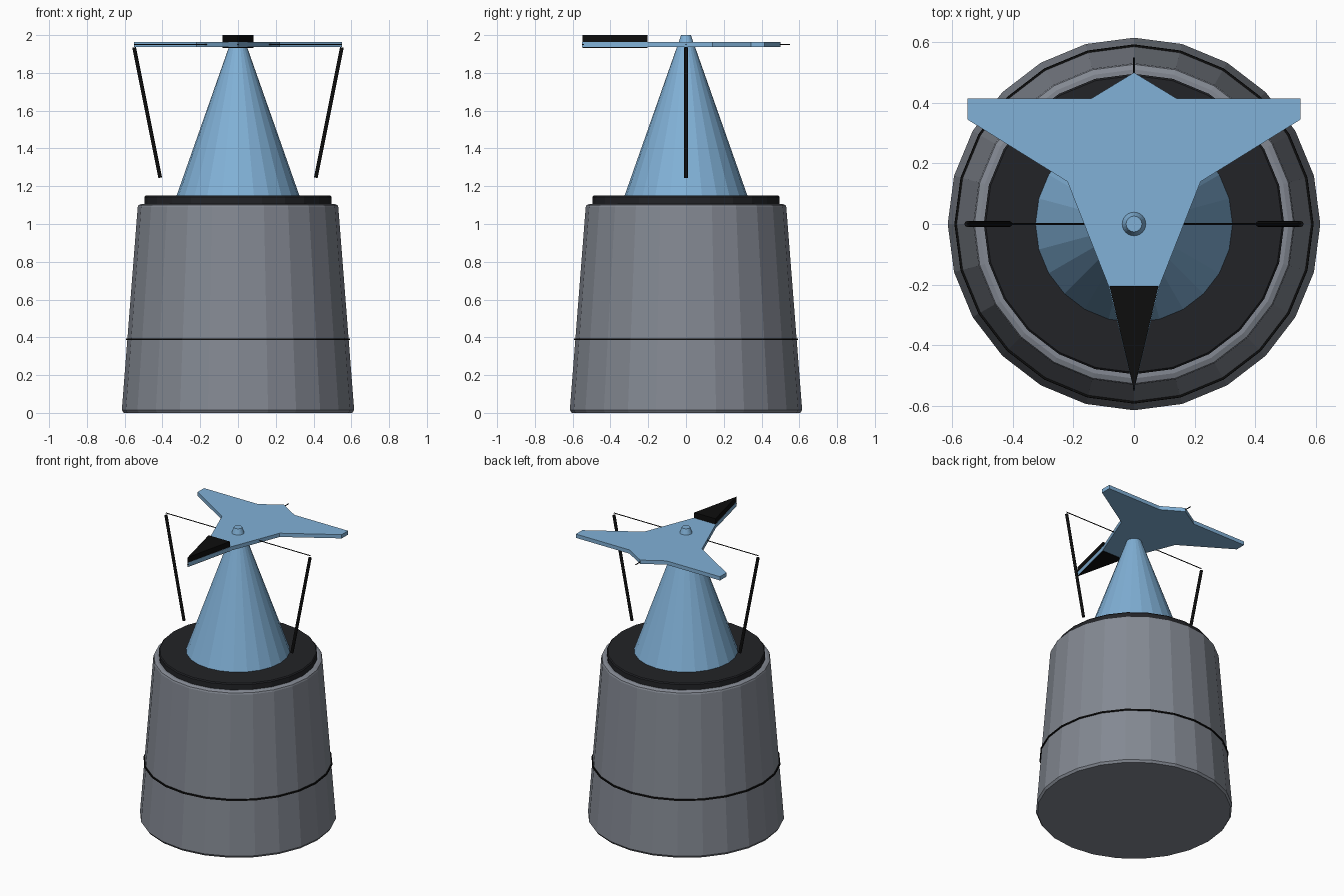
import bpy, bmesh, math
from mathutils import Vector

if "Cube" in bpy.data.objects:
    bpy.data.objects.remove(bpy.data.objects["Cube"])


def material(name, rgb):
    m = bpy.data.materials.new(name)
    m.diffuse_color = (*rgb, 1)
    m.use_nodes = True
    m.node_tree.nodes["Principled BSDF"].inputs["Base Color"].default_value = m.diffuse_color
    return m


BLUE = material("blue", (0.22, 0.44, 0.68))
BLACK = material("black", (0.004, 0.004, 0.004))
DARK = material("charcoal", (0.016, 0.017, 0.02))
GREY = material("grey", (0.23, 0.25, 0.29))


def finish(name, bm, mat):
    bmesh.ops.recalc_face_normals(bm, faces=bm.faces)
    me = bpy.data.meshes.new(name)
    bm.to_mesh(me)
    bm.free()
    me.materials.append(mat)
    ob = bpy.data.objects.new(name, me)
    bpy.context.collection.objects.link(ob)
    return ob


def turned(name, profile, mat, sides=24):
    """Stack of rings (radius, z) with flat end caps."""
    bm = bmesh.new()
    rings = [[bm.verts.new((r * math.sin(2 * math.pi * i / sides),
                            r * math.cos(2 * math.pi * i / sides), z))
              for i in range(sides)] for r, z in profile]
    for a, b in zip(rings, rings[1:]):
        for i in range(sides):
            j = (i + 1) % sides
            bm.faces.new((a[i], a[j], b[j], b[i]))
    bm.faces.new(rings[0])
    bm.faces.new(rings[-1])
    return finish(name, bm, mat)


def slab(name, half, z0, z1, mat):
    """Outline mirrored across x, extruded from z0 to z1."""
    pts = half + [(-x, y) for x, y in reversed(half) if x > 0]
    bm = bmesh.new()
    face = bm.faces.new([bm.verts.new((x, y, z0)) for x, y in pts])
    top = bmesh.ops.extrude_face_region(bm, geom=[face])["geom"]
    verts = [v for v in top if isinstance(v, bmesh.types.BMVert)]
    bmesh.ops.translate(bm, verts=verts, vec=(0, 0, z1 - z0))
    return finish(name, bm, mat)


def rod(name, a, b, radius, mat, sides=12):
    a, b = Vector(a), Vector(b)
    bm = bmesh.new()
    bmesh.ops.create_cone(bm, cap_ends=True, segments=sides, radius1=radius,
                          radius2=radius, depth=(b - a).length)
    ob = finish(name, bm, mat)
    ob.location = (a + b) / 2
    ob.rotation_euler = (b - a).to_track_quat('Z', 'Y').to_euler()
    return ob


# Tapered base with softened rims, and a thin band around it
turned("base", [(0.605, 0), (0.615, 0.015), (0.531, 1.09), (0.527, 1.1),
                (0.51, 1.107)], GREY)
turned("base_band", [(0.587, 0.385), (0.593, 0.385), (0.592, 0.395), (0.587, 0.395)], BLACK)

# Dark lid and the blue cone that carries the pointer
turned("lid", [(0.49, 1.1), (0.496, 1.107), (0.496, 1.143), (0.49, 1.15)], DARK)
turned("cone", [(0.327, 1.145), (0.04, 1.96), (0.026, 2.0)], BLUE)

# Three-armed plate with a black wedge on its front tip
slab("pointer_plate", [(0, 0.5), (0.14, 0.415), (0.55, 0.415), (0.55, 0.345),
                       (0.22, 0.14), (0.084, -0.205), (0, -0.55)], 1.937, 1.963, BLUE)
slab("pointer_tip", [(0, -0.205), (0.081, -0.205), (0, -0.549)], 1.933, 2.0, BLACK)

# Crossed wires under the plate and the two hanging sticks
rod("cross_wire_x", (-0.55, 0, 1.95), (0.55, 0, 1.95), 0.003, BLACK, 8)
rod("cross_wire_y", (0, -0.55, 1.95), (0, 0.55, 1.95), 0.003, BLACK, 8)
for side, s in (("left", -1), ("right", 1)):
    rod(side + "_hanging_stick", (s * 0.55, 0, 1.935), (s * 0.412, 0, 1.245), 0.01, BLACK)
